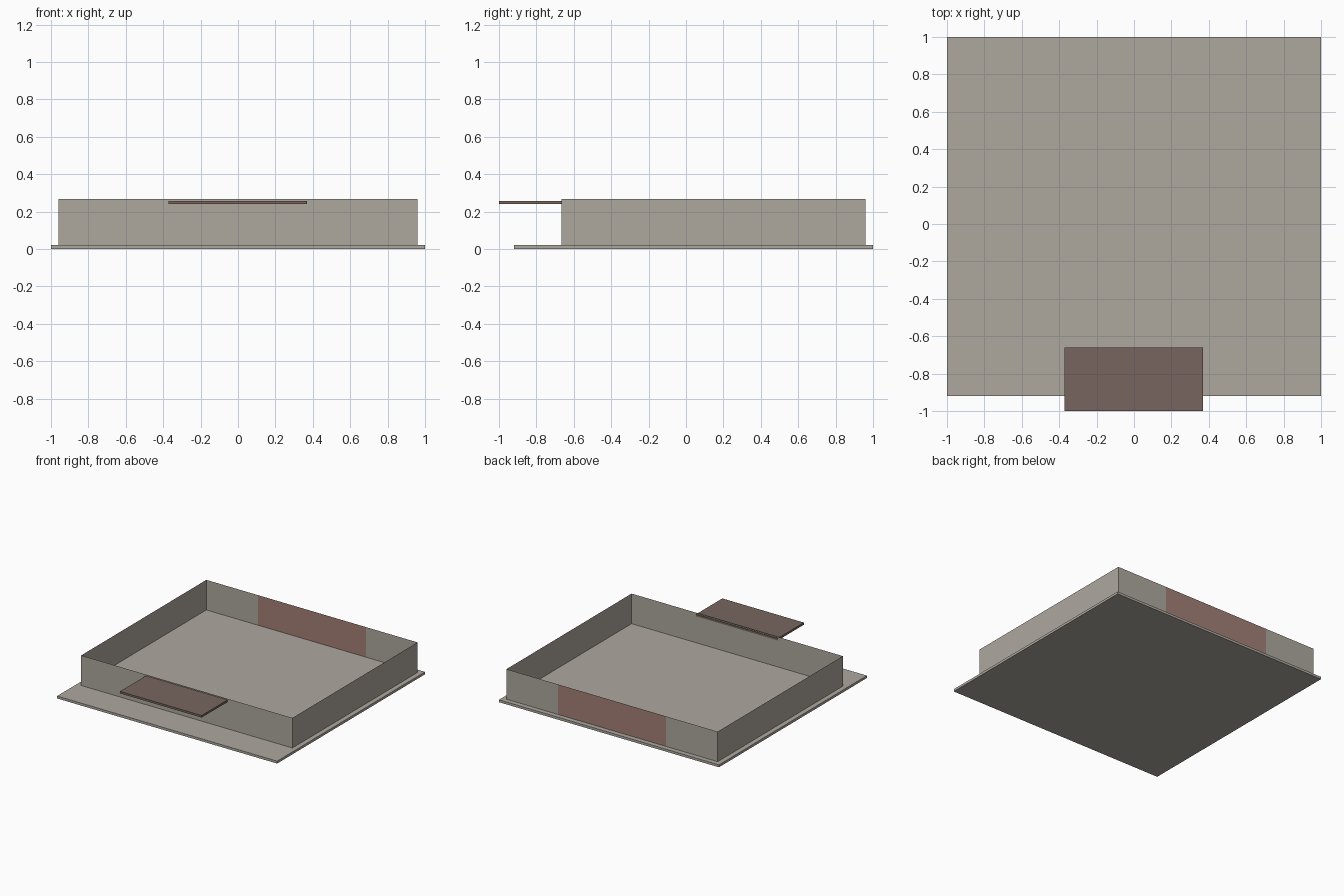
import bpy
import bmesh

cube = bpy.data.objects.get("Cube")
if cube:
    bpy.data.objects.remove(cube, do_unlink=True)


def linear(c):
    c /= 255
    return c / 12.92 if c <= 0.04045 else ((c + 0.055) / 1.055) ** 2.4


def material(name, *rgb):
    mat = bpy.data.materials.new(name)
    mat.use_nodes = True
    colour = [linear(c) for c in rgb] + [1]
    mat.diffuse_color = colour
    bsdf = mat.node_tree.nodes["Principled BSDF"]
    bsdf.inputs["Base Color"].default_value = colour
    bsdf.inputs["Roughness"].default_value = 0.9
    return mat


def add_object(name, bm, *mats):
    mesh = bpy.data.meshes.new(name)
    bm.to_mesh(mesh)
    bm.free()
    for mat in mats:
        mesh.materials.append(mat)
    obj = bpy.data.objects.new(name, mesh)
    bpy.context.collection.objects.link(obj)
    return obj


def add_box(name, low, high, mat):
    bm = bmesh.new()
    bmesh.ops.create_cube(bm, size=1)
    for v in bm.verts:
        v.co = [h if c > 0 else l for c, l, h in zip(v.co, low, high)]
    return add_object(name, bm, mat)


concrete = material("warm grey concrete", 174, 168, 159)
brick = material("dusty red panel", 162, 128, 117)
brown = material("dark brown canopy", 119, 101, 94)

# Ground slab and the canopy over the entrance
add_box("base_slab", (-1, -0.92, 0), (1, 1, 0.02), concrete)
add_box("entrance_canopy", (-0.372, -1, 0.24), (0.37, -0.66, 0.257), brown)

# Open ring of thin walls, with the back wall split for its coloured panel
side, front, back, panel = 0.96, -0.665, 0.96, 0.49
outline = [(-side, front), (side, front), (side, back),
           (panel, back), (-panel, back), (-side, back)]
bm = bmesh.new()
lower = [bm.verts.new((x, y, 0.02)) for x, y in outline]
upper = [bm.verts.new((x, y, 0.267)) for x, y in outline]
for i in range(len(outline)):
    j = (i + 1) % len(outline)
    face = bm.faces.new((lower[i], lower[j], upper[j], upper[i]))
    centre = face.calc_center_median()
    # Middle section of the back wall is the red panel
    face.material_index = int(centre.y > 0.9 and abs(centre.x) < 0.1)
add_object("perimeter_walls", bm, concrete, brick)
